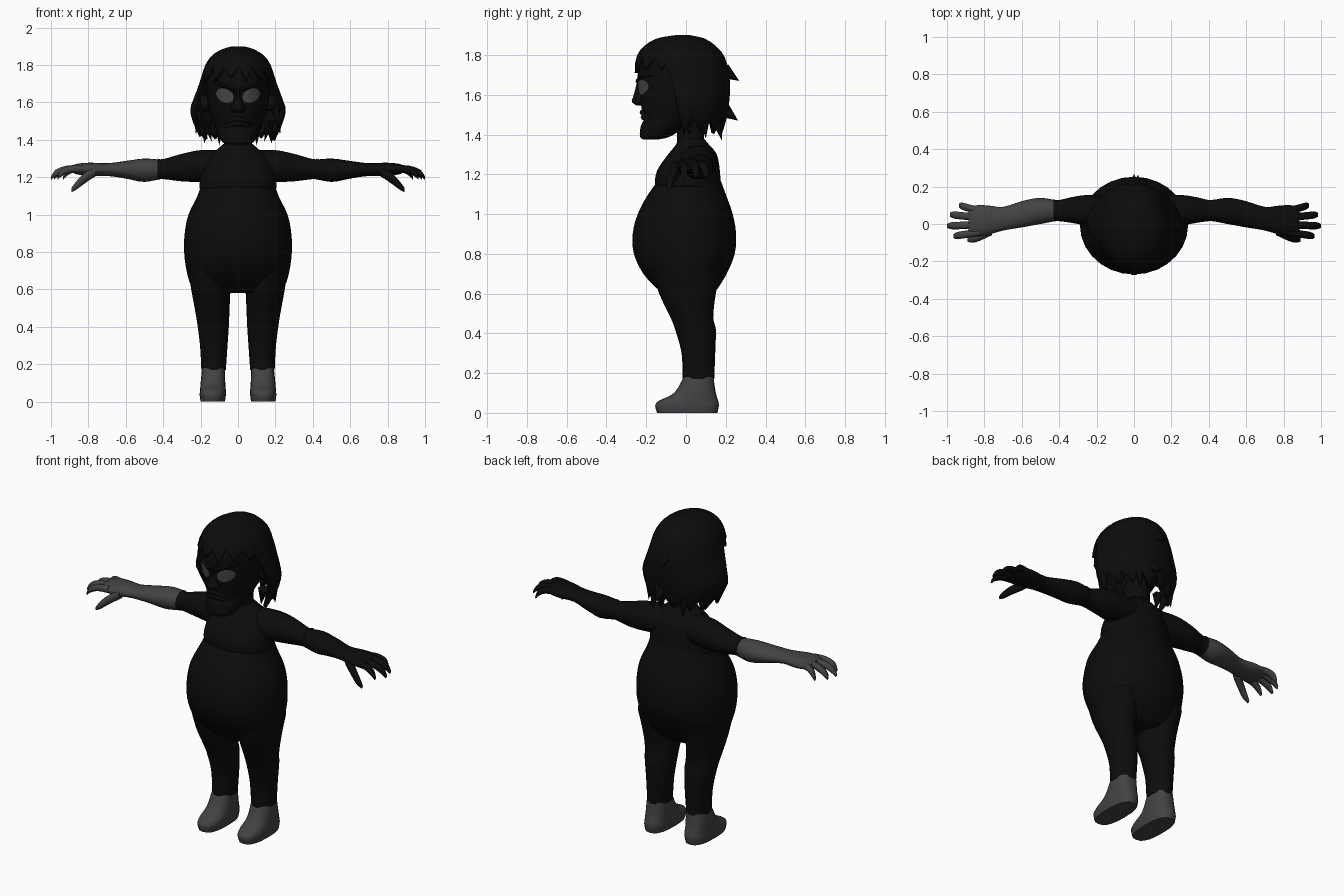
import bpy, bmesh, math
from mathutils import Vector
from mathutils.bvhtree import BVHTree

if "Cube" in bpy.data.objects:
    bpy.data.objects.remove(bpy.data.objects["Cube"], do_unlink=True)


def material(name, value):
    mat = bpy.data.materials.new(name)
    mat.use_nodes = True
    colour = (value, value, value, 1)
    mat.diffuse_color = colour
    mat.node_tree.nodes["Principled BSDF"].inputs["Base Color"].default_value = colour
    return mat


BLACK = material("near black", 0.0035)
GREY = material("charcoal grey", 0.055)
EYE = material("eye grey", 0.07)


def finish(bm, name, mat, angle=50):
    bmesh.ops.recalc_face_normals(bm, faces=bm.faces)
    mesh = bpy.data.meshes.new(name)
    bm.to_mesh(mesh)
    bm.free()
    mesh.materials.append(mat)
    obj = bpy.data.objects.new(name, mesh)
    bpy.context.collection.objects.link(obj)
    bpy.ops.object.select_all(action="DESELECT")
    obj.select_set(True)
    bpy.context.view_layer.objects.active = obj
    bpy.ops.object.shade_smooth_by_angle(angle=math.radians(angle))
    return obj


def spline(rows, steps=3):
    """Smoothly resample a list of equal-length rows."""
    out = []
    for i in range(len(rows) - 1):
        a, b = rows[max(i - 1, 0)], rows[i]
        c, d = rows[i + 1], rows[min(i + 2, len(rows) - 1)]
        for k in range(steps):
            t = k / steps
            out.append([q + t * (r - p + t * (2 * p - 5 * q + 4 * r - s + t * (3 * (q - r) + s - p))) / 2
                        for p, q, r, s in zip(a, b, c, d)])
    return out + [list(rows[-1])]


def loft_mesh(rows, axis="z", sides=20, power=2.0, smooth=True):
    """Rows are (position, low_a, high_a, low_b, high_b) across the axis."""
    bm = bmesh.new()
    rings = []
    for pos, a0, a1, b0, b1 in (spline(rows) if smooth else rows):
        ring = []
        for i in range(sides):
            t = math.tau * i / sides
            c, s = math.cos(t), math.sin(t)
            a = (a0 + a1) / 2 + (a1 - a0) / 2 * math.copysign(abs(c) ** (2 / power), c)
            b = (b0 + b1) / 2 + (b1 - b0) / 2 * math.copysign(abs(s) ** (2 / power), s)
            ring.append(bm.verts.new((a, b, pos) if axis == "z" else (pos, a, b)))
        rings.append(ring)
    for low, high in zip(rings, rings[1:]):
        for i in range(sides):
            j = (i + 1) % sides
            bm.faces.new((low[i], low[j], high[j], high[i]))
    bm.faces.new(rings[0])
    bm.faces.new(rings[-1])
    return bm


def loft(name, rows, mat, **options):
    return finish(loft_mesh(rows, **options), name, mat)


def centred(rows):
    """Turn (z, half_width, front, back) into full rows."""
    return [(z, -w, w, front, back) for z, w, front, back in rows]


# Torso, chest garment and neck
loft("belly", centred([
    (0.58, 0.20, -0.09, 0.12), (0.62, 0.25, -0.14, 0.155), (0.70, 0.275, -0.215, 0.205),
    (0.80, 0.288, -0.262, 0.245), (0.90, 0.285, -0.268, 0.252), (1.0, 0.265, -0.243, 0.235),
    (1.1, 0.217, -0.19, 0.20), (1.18, 0.19, -0.13, 0.17)]), BLACK, sides=28)
loft("chest", centred([
    (1.135, 0.20, -0.145, 0.172), (1.15, 0.207, -0.157, 0.174), (1.22, 0.195, -0.145, 0.17),
    (1.30, 0.165, -0.09, 0.155), (1.35, 0.11, -0.05, 0.115), (1.38, 0.075, -0.04, 0.09)]),
    BLACK, sides=28)
loft("neck", centred([(1.33, 0.10, -0.05, 0.11), (1.38, 0.075, -0.045, 0.09), (1.5, 0.08, -0.05, 0.1)]), BLACK)

# Head
head = loft_mesh(centred([
    (1.375, 0.06, -0.215, -0.14), (1.39, 0.085, -0.232, -0.08), (1.44, 0.11, -0.228, 0.0),
    (1.48, 0.125, -0.212, 0.06), (1.54, 0.15, -0.225, 0.12), (1.62, 0.165, -0.235, 0.15),
    (1.70, 0.17, -0.243, 0.16), (1.80, 0.15, -0.22, 0.14), (1.86, 0.09, -0.15, 0.08)]), sides=28)
surface = BVHTree.FromBMesh(head)
finish(head, "head", BLACK)
loft("nose", centred([(1.545, 0.025, -0.25, -0.18), (1.565, 0.04, -0.275, -0.18),
                      (1.59, 0.03, -0.268, -0.18), (1.64, 0.016, -0.254, -0.18),
                      (1.69, 0.015, -0.245, -0.18)]), BLACK, sides=10)
for name, z, drop in (("upper_lip", 1.512, 0.03), ("lower_lip", 1.487, 0.02)):
    rows = []
    for i in range(-4, 5):
        t = i / 4
        mid = z - drop * t * t
        y = surface.ray_cast(Vector((0.075 * t, -1, mid)), Vector((0, 1, 0)))[0].y
        size = 0.003 + 0.012 * (1 - t * t)
        rows.append((0.075 * t, y - size, y + size, mid - size, mid + size))
    loft(name, rows, BLACK, axis="x", sides=8)


def face_plate(name, outline, mat, lift):
    """Fan-shaped plate laid over the face."""
    bm = bmesh.new()
    cx = sum(p[0] for p in outline) / len(outline)
    cz = sum(p[1] for p in outline) / len(outline)

    def vert(x, z):
        y = surface.ray_cast(Vector((x, -1, z)), Vector((0, 1, 0)))[0].y
        return bm.verts.new((x, y - lift, z))
    rings = [[vert(cx + (x - cx) * f, cz + (z - cz) * f) for x, z in outline] for f in (0.3, 0.65, 1)]
    bm.faces.new(rings[0])
    for a, b in zip(rings, rings[1:]):
        for i in range(len(a)):
            j = (i + 1) % len(a)
            bm.faces.new((a[i], a[j], b[j], b[i]))
    finish(bm, name, mat)


for s, side in ((1, "left"), (-1, "right")):
    # Slanted eyes
    eye = []
    for i in range(14):
        t = math.tau * i / 14
        x, z = 0.047 * math.cos(t), 0.038 * math.sin(t)
        eye.append((s * (0.07 + x), 1.637 + z + 0.22 * x))
    face_plate(side + "_eye", eye, EYE, 0.007)
    # Heavy brows
    rows = []
    for i in range(6):
        x, z = 0.015 + 0.023 * i, 1.655 + 0.008 * i
        y = surface.ray_cast(Vector((x, -1, z)), Vector((0, 1, 0)))[0].y
        rows.append((s * x, y - 0.015, y + 0.02, z, z + 0.022))
    loft(side + "_brow", rows, BLACK, axis="x", sides=8)
    # Ears
    loft(side + "_ear", [(s * 0.14, -0.03, 0.03, 1.56, 1.62), (s * 0.185, -0.025, 0.045, 1.55, 1.64),
                         (s * 0.2, -0.01, 0.04, 1.57, 1.63)], BLACK, axis="x", sides=10)

# Hair shell with a jagged edge: (z, half_width, front, back) from the crown down
PROFILE = spline([(1.90, 0.03, -0.05, 0.02), (1.885, 0.085, -0.14, 0.09), (1.85, 0.14, -0.205, 0.145),
                  (1.80, 0.175, -0.245, 0.19), (1.73, 0.198, -0.262, 0.212), (1.65, 0.225, -0.265, 0.222),
                  (1.57, 0.255, -0.25, 0.218), (1.50, 0.243, -0.24, 0.208), (1.38, 0.19, -0.2, 0.18)])


def hair_size(z):
    for a, b in zip(PROFILE, PROFILE[1:]):
        if z >= b[0]:
            t = (a[0] - z) / (a[0] - b[0])
            return [p + (q - p) * t for p, q in zip(a, b)][1:]
    return PROFILE[-1][1:]


bm = bmesh.new()
columns, levels = 56, 14
grid = []
for i in range(columns):
    angle = math.tau * i / columns
    from_front = abs((angle + math.pi) % math.tau - math.pi)
    blend = min(max((from_front - 1.25) / 0.3, 0), 1)
    edge = 1.755 + (1.44 - 1.755) * blend
    edge += (0.035, 0.01, -0.035, 0.0)[i % 4] * (1 + 0.3 * math.sin(5 * angle))
    strand = []
    for k in range(levels + 1):
        z = 1.90 + (edge - 1.90) * (k / levels) ** 1.3
        w, front, back = hair_size(z)
        x, c = w * math.sin(angle), -math.cos(angle)
        y = (front + back) / 2 + (back - front) / 2 * c
        strand.append(bm.verts.new((x, y, z)))
    grid.append(strand)
for i in range(columns):
    a, b = grid[i], grid[(i + 1) % columns]
    for k in range(levels):
        bm.faces.new((a[k], b[k], b[k + 1], a[k + 1]))
bm.faces.new([strand[0] for strand in grid])
hair = finish(bm, "hair", BLACK, 40)
thick = hair.modifiers.new("thickness", "SOLIDIFY")
thick.thickness = 0.02

# Loose tufts: base, tip, radius
tufts = [((0, 0.19, 1.72), (0, 0.268, 1.67), 0.04), ((0.03, 0.18, 1.53), (0.02, 0.262, 1.47), 0.045)]
for s in (1, -1):
    tufts += [((s * 0.21, 0.03, 1.55), (s * 0.225, 0.03, 1.43), 0.03),
              ((s * 0.17, 0.09, 1.5), (s * 0.18, 0.10, 1.38), 0.035),
              ((s * 0.1, 0.15, 1.5), (s * 0.1, 0.18, 1.37), 0.035),
              ((s * 0.17, 0.0, 1.5), (s * 0.14, 0.02, 1.39), 0.03)]
bm = bmesh.new()
for base, tip, radius in tufts:
    base, tip = Vector(base), Vector(tip)
    made = bmesh.ops.create_cone(bm, cap_ends=True, segments=6, radius1=radius, radius2=0, depth=(tip - base).length)
    turn = (tip - base).to_track_quat("Z", "Y").to_matrix()
    for v in made["verts"]:
        v.co = turn @ v.co + (base + tip) / 2
finish(bm, "hair_tufts", BLACK, 30)

# Limbs, mirrored; the right forearm and hand are bare
FINGERS = {"index": (-0.045, -0.065, 0.965), "middle": (-0.005, -0.01, 1.0),
           "ring": (0.035, 0.05, 0.985), "little": (0.07, 0.1, 0.935)}
for s, side in ((1, "left"), (-1, "right")):
    skin = BLACK if s > 0 else GREY

    def limb(name, rows, mat, **options):
        loft(side + "_" + name, [(s * r[0], *r[1:]) for r in rows], mat, axis="x", **options)

    limb("upper_arm", [(0.08, -0.04, 0.14, 1.18, 1.345), (0.2, -0.025, 0.155, 1.175, 1.345),
                       (0.3, 0.0, 0.15, 1.178, 1.325), (0.4, 0.015, 0.128, 1.19, 1.297),
                       (0.43, 0.012, 0.132, 1.185, 1.3)], BLACK)
    limb("forearm", [(0.4, 0.02, 0.123, 1.195, 1.292), (0.5, 0.0, 0.14, 1.175, 1.3),
                     (0.6, -0.018, 0.122, 1.193, 1.287), (0.7, -0.035, 0.092, 1.207, 1.275),
                     (0.79, -0.06, 0.1, 1.205, 1.278), (0.86, -0.065, 0.098, 1.215, 1.272),
                     (0.885, -0.05, 0.08, 1.225, 1.262)], skin)
    for finger, (root, tip, reach) in FINGERS.items():
        rows = []
        for t, z, r in ((0, 1.245, 0.021), (0.5, 1.243, 0.02), (0.85, 1.222, 0.019), (1, 1.195, 0.01)):
            x, y = 0.83 + (reach - 0.83) * t, root + (tip - root) * t
            rows.append((x, y - r, y + r, z - r, z + r))
        limb(finger + "_finger", rows, skin, sides=10)
    limb("thumb", [(0.76, -0.06, 0.0, 1.205, 1.26), (0.82, -0.088, -0.04, 1.165, 1.225),
                   (0.86, -0.1, -0.06, 1.135, 1.185), (0.89, -0.095, -0.075, 1.12, 1.145)], skin, sides=10)

    def leg(name, rows, mat, **options):
        rows = [(z, *sorted((s * a, s * b)), c, d) for z, a, b, c, d in rows]
        loft(side + "_" + name, rows, mat, **options)

    leg("leg", [(0.17, 0.065, 0.196, -0.018, 0.142), (0.3, 0.056, 0.203, -0.022, 0.147),
                (0.42, 0.048, 0.218, -0.055, 0.15), (0.48, 0.046, 0.228, -0.078, 0.137),
                (0.6, 0.04, 0.25, -0.135, 0.15), (0.72, 0.03, 0.27, -0.17, 0.18)], BLACK)
    leg("foot", [(0.0, 0.07, 0.2, -0.145, 0.158), (0.035, 0.065, 0.205, -0.155, 0.165),
                 (0.06, 0.065, 0.203, -0.138, 0.162), (0.1, 0.068, 0.2, -0.06, 0.15),
                 (0.18, 0.07, 0.192, -0.012, 0.138)], GREY, power=2.6)
